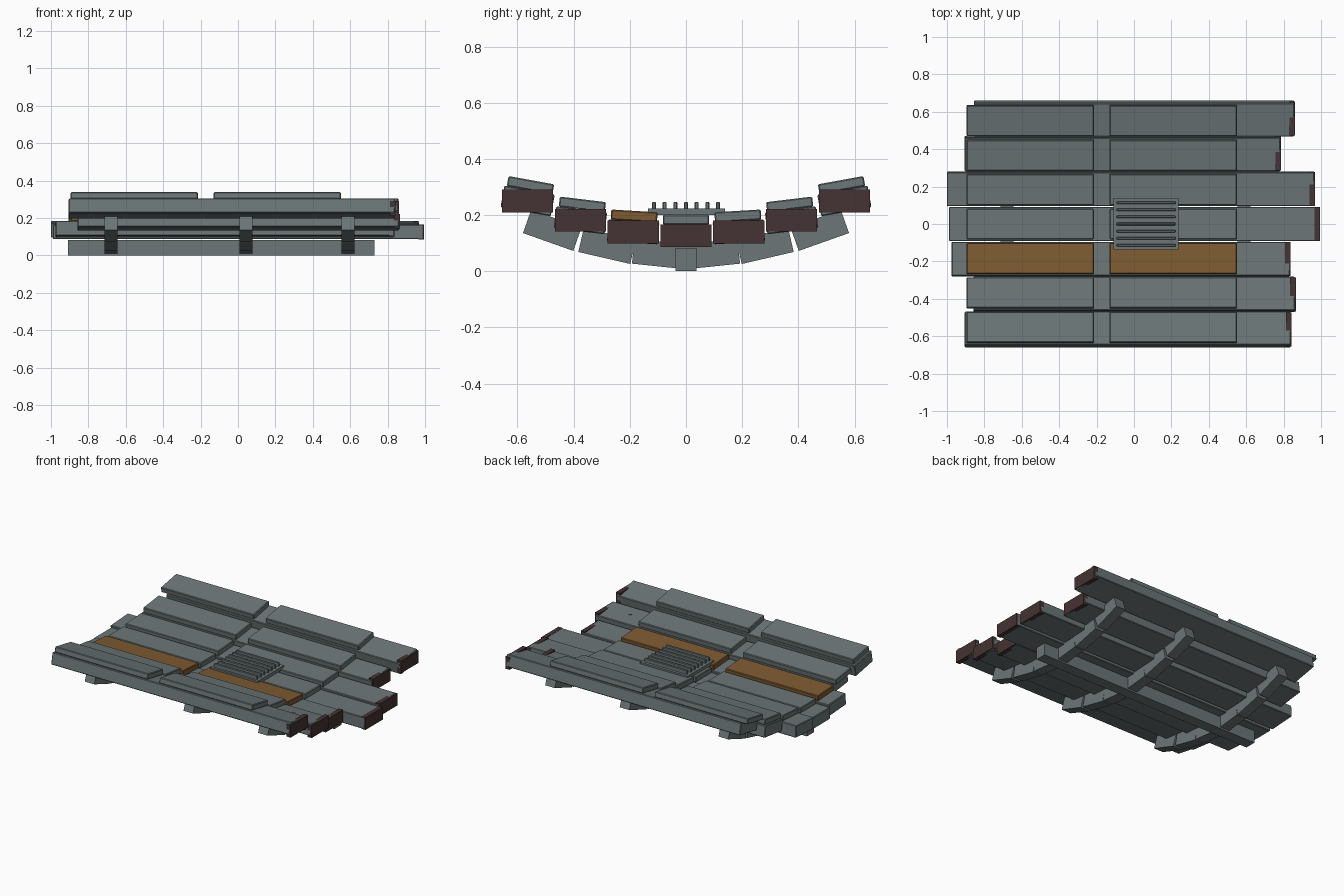
import bpy
import math

if "Cube" in bpy.data.objects:
    bpy.data.objects.remove(bpy.data.objects["Cube"])


def material(name, rgb):
    m = bpy.data.materials.new(name)
    m.diffuse_color = (*rgb, 1.0)
    m.use_nodes = True
    m.node_tree.nodes["Principled BSDF"].inputs["Base Color"].default_value = m.diffuse_color
    return m


GREY = material("slate grey", (0.15, 0.18, 0.185))
ORANGE = material("rusty orange", (0.21, 0.105, 0.032))
BROWN = material("dark brown", (0.06, 0.033, 0.033))


def box(name, center, size, mat, tilt=0.0, bevel=0.0):
    """Box tilted about the x axis, with optional chamfered edges."""
    bpy.ops.mesh.primitive_cube_add(size=1, location=center, rotation=(tilt, 0, 0))
    ob = bpy.context.object
    ob.name = name
    ob.scale = size
    bpy.ops.object.transform_apply(location=False, rotation=False, scale=True)
    ob.data.materials.append(mat)
    if bevel:
        mod = ob.modifiers.new("chamfer", "BEVEL")
        mod.width = bevel
        mod.segments = 1
    return ob


# Planks along x, from front to back: left end and right end
ENDS = [(-0.905, 0.838), (-0.858, 0.86), (-0.975, 0.832), (-0.99, 0.99),
        (-1.0, 0.964), (-0.905, 0.782), (-0.855, 0.857)]
PLANK_W, PLANK_H, PLATE_H = 0.182, 0.078, 0.036

for i, (x0, x1) in zip(range(-3, 4), ENDS):
    y, z, tilt = 0.188 * i, 0.126 + 0.0138 * i * i, 0.06 * i
    box("plank", (0.5 * (x0 + x1), y, z), (x1 - x0, PLANK_W, PLANK_H),
        GREY, tilt, 0.004)
    # level end cap on the right end
    box("plank_end_cap", (x1 - 0.01, y, z), (0.03, 0.182, 0.081), BROWN)
    # two raised plates on each plank
    up = 0.5 * (PLANK_H + PLATE_H)
    for px in (-0.555, 0.21):
        box("raised_plate",
            (px, y - up * math.sin(tilt), z + up * math.cos(tilt)),
            (0.68, 0.165, PLATE_H), ORANGE if i == -1 else GREY, tilt, 0.004)

# Grille: base plate with seven bars
box("grille_base", (0.065, 0.002, 0.211), (0.348, 0.274, 0.023), GREY)
for k in range(-3, 4):
    box("grille_bar", (0.065, 0.038 * k, 0.233), (0.315, 0.014, 0.028), GREY, 0, 0.003)

# Keel under the middle
box("keel", (-0.09, 0, 0.041), (1.64, 0.074, 0.082), GREY)

# Curved ribs: three straight segments per side, as (y, z of underside, degrees)
RIB_H = 0.088
for x in (-0.679, 0.043, 0.588):
    for side in (-1, 1):
        for y, z, deg in ((0.098, 0.017, 6.0), (0.291, 0.047, 13.0), (0.491, 0.104, 19.5)):
            a = math.radians(deg)
            box("rib_segment",
                (x, side * (y - 0.5 * RIB_H * math.sin(a)), z + 0.5 * RIB_H * math.cos(a)),
                (0.07, 0.19, RIB_H), GREY, side * a)

# Small nail head on one plank
bpy.ops.mesh.primitive_cylinder_add(vertices=12, radius=0.011, depth=0.008,
                                    location=(0.677, -0.386, 0.222),
                                    rotation=(-0.12, 0, 0))
nail = bpy.context.object
nail.name = "nail_head"
nail.data.materials.append(GREY)
